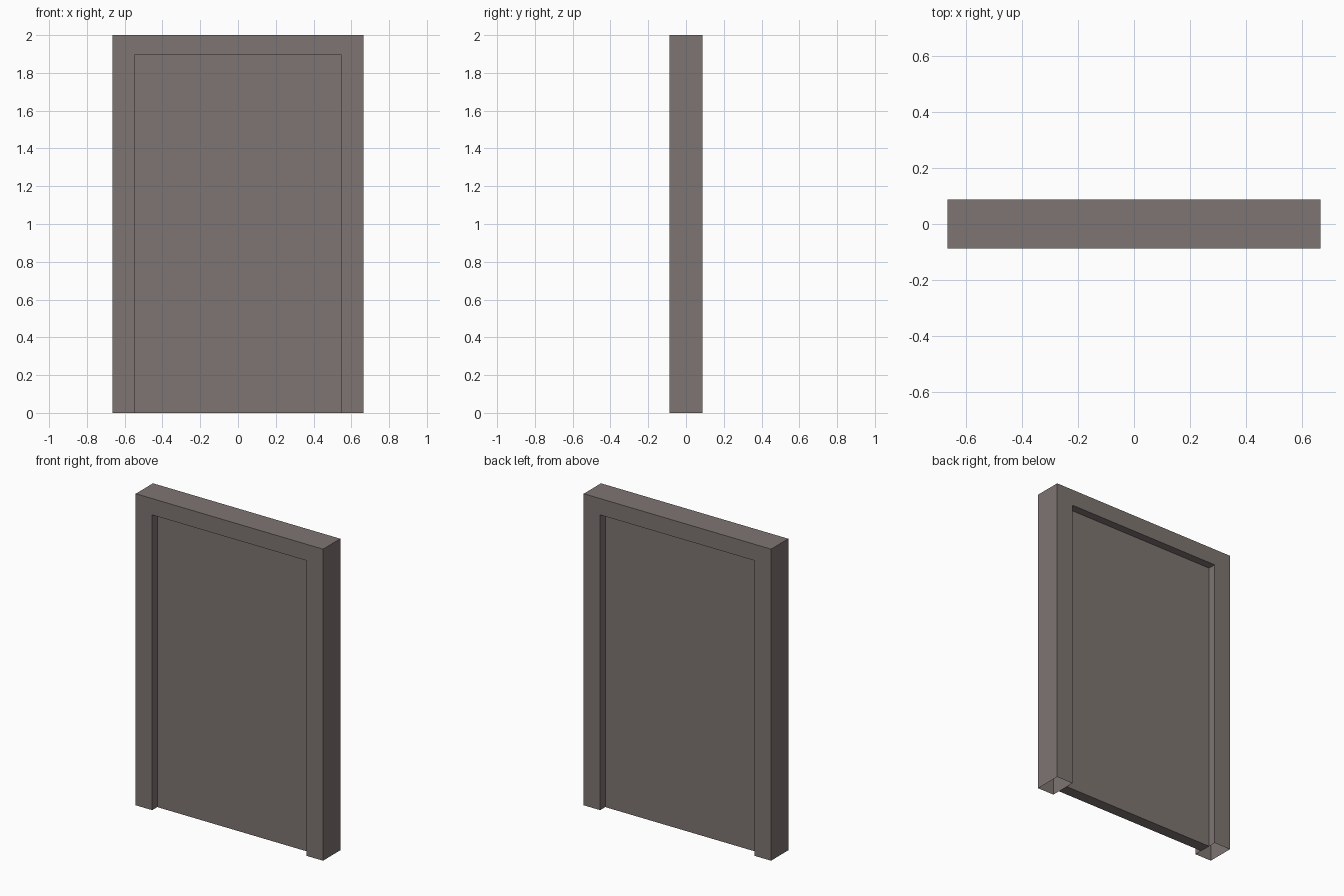
import bpy, bmesh

if "Cube" in bpy.data.objects:
    bpy.data.objects.remove(bpy.data.objects["Cube"])

# Overall sizes
W, H, D = 0.665, 2.0, 0.0875      # frame half width, height, half depth
w, h, d = 0.548, 1.895, 0.036     # opening half width, height, panel half depth

mat = bpy.data.materials.new("warm grey")
mat.diffuse_color = (0.209, 0.178, 0.168, 1)
mat.use_nodes = True
mat.node_tree.nodes["Principled BSDF"].inputs["Base Color"].default_value = mat.diffuse_color


def extrude_profile(name, profile, half_depth, open_foot=False):
    """Extrude an x-z outline along y; optionally leave the floor end open."""
    bm = bmesh.new()
    face = bm.faces.new([bm.verts.new((x, -half_depth, z)) for x, z in profile])
    res = bmesh.ops.extrude_face_region(bm, geom=[face], use_keep_orig=True)
    moved = [v for v in res["geom"] if isinstance(v, bmesh.types.BMVert)]
    bmesh.ops.translate(bm, verts=moved, vec=(0, 2 * half_depth, 0))
    bmesh.ops.recalc_face_normals(bm, faces=bm.faces)
    if open_foot:
        feet = [f for f in bm.faces if all(v.co.z < 1e-5 for v in f.verts)]
        bmesh.ops.delete(bm, geom=feet, context='FACES_ONLY')
    mesh = bpy.data.meshes.new(name)
    bm.to_mesh(mesh)
    bm.free()
    mesh.materials.append(mat)
    obj = bpy.data.objects.new(name, mesh)
    bpy.context.collection.objects.link(obj)
    return obj


# Door frame: upside-down U, hollow at the feet
extrude_profile("door_frame",
                [(-W, 0), (-w, 0), (-w, h), (w, h), (w, 0), (W, 0), (W, H), (-W, H)],
                D, open_foot=True)

# Door panel recessed on both sides
extrude_profile("door_panel", [(-w, 0), (w, 0), (w, h), (-w, h)], d)
